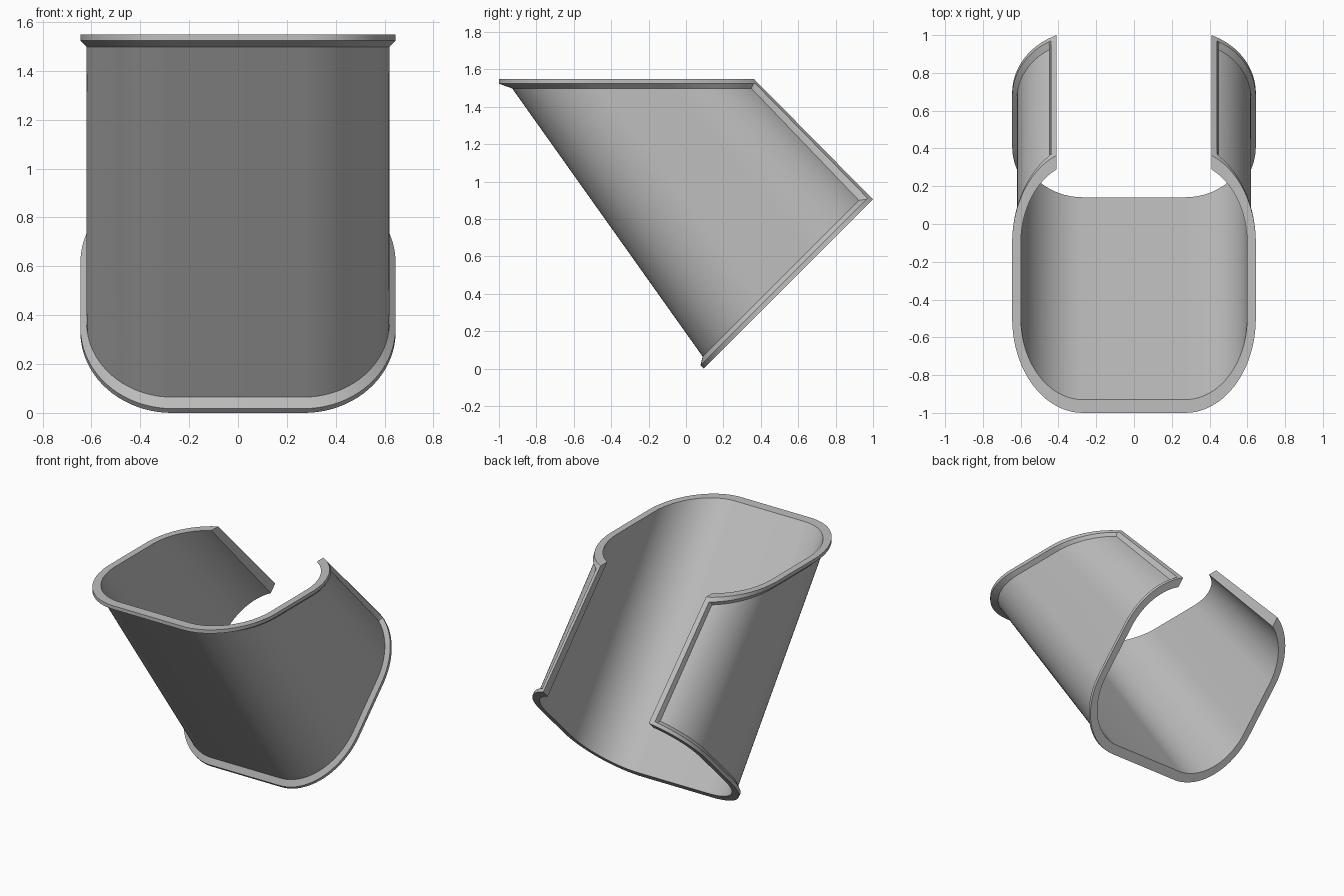
import bpy, bmesh, math
from mathutils import Vector

if "Cube" in bpy.data.objects:
    bpy.data.objects.remove(bpy.data.objects["Cube"])

CORNER_X, FRONT_Y, BACK_Y, OPEN_X = 0.27, -0.5, -0.10, 0.41
FLANGE, WALL, INNER = (0.375, 0.5), (0.350, 0.465), (0.329, 0.43)   # corner radii per layer
TOP_Z = 1.548
N_TOP = Vector((0, 0, 1))
N_BOT = Vector((0, 1, -1)).normalized()
BOT_ORIGIN = Vector((0, 0.095, 0))
BOT_DIR = Vector((0, 1, 1)).normalized()
SEG = 20


def profile(radii, zone, f):
    """Point on the right half of the rounded C outline."""
    rx, ry = radii
    if zone == "front":
        a = f * math.pi / 2
        return CORNER_X + rx * math.sin(a), FRONT_Y - ry * math.cos(a)
    a = f * math.acos((OPEN_X - CORNER_X) / rx)
    return CORNER_X + rx * math.cos(a), BACK_Y + ry * math.sin(a)


def ends(radii, zone, f, side):
    """Matching points on the level top plane and the slanted bottom plane."""
    x, y = profile(radii, zone, f)
    top = Vector((x * side, y, TOP_Z))
    bot = BOT_ORIGIN + BOT_DIR * ((y + 1) * 0.938) + Vector((x * side, 0, 0))
    return top, bot


def along(a, b, normal, depth):
    """Move from a towards b until the given depth below the end plane."""
    d = b - a
    return a + d * (depth / abs(d.dot(normal)))


def section(zone, f, side, raised):
    ft, fb = ends(FLANGE, zone, f, side)
    wt, wb = (ft, fb) if raised else ends(WALL, zone, f, side)
    it, ib = ends(INNER, zone, f, side)
    k = f if zone == "back" else 0
    k = 1 if raised else k
    ft2 = (ft - N_TOP * 0.025).lerp(along(ft, fb, N_TOP, 0.025), k)
    fb2 = (fb - N_BOT * 0.025).lerp(along(fb, ft, N_BOT, 0.025), k)
    return [it, ft, ft2, along(wt, wb, N_TOP, 0.05),
            along(wb, wt, N_BOT, 0.05), fb2, fb, ib]


# Stations from the front centre round to the open back edge
stations = [("front", i / SEG, False) for i in range(SEG + 1)]
stations += [("back", 0.90 * i / SEG, False) for i in range(SEG + 1)]
stations += [("back", 0.93, True), ("back", 1.0, True)]     # raised edge strip
columns = [section(z, f, -1, r) for z, f, r in reversed(stations)]
columns += [section(z, f, 1, r) for z, f, r in stations]

# Sleeve shell with flanged rims
bm = bmesh.new()
rings = [[bm.verts.new(p) for p in col] for col in columns]
for a, b in zip(rings, rings[1:]):
    for i in range(8):
        j = (i + 1) % 8
        bm.faces.new((a[i], a[j], b[j], b[i]))
bm.faces.new(rings[0])
bm.faces.new(list(reversed(rings[-1])))
bmesh.ops.recalc_face_normals(bm, faces=bm.faces)
mesh = bpy.data.meshes.new("flanged_sleeve")
bm.to_mesh(mesh)
bm.free()

grey = bpy.data.materials.new("light grey")
grey.diffuse_color = (0.52, 0.52, 0.52, 1)
grey.use_nodes = True
grey.node_tree.nodes["Principled BSDF"].inputs["Base Color"].default_value = grey.diffuse_color
mesh.materials.append(grey)
sleeve = bpy.data.objects.new("flanged_sleeve", mesh)
bpy.context.collection.objects.link(sleeve)
bpy.context.view_layer.objects.active = sleeve
sleeve.select_set(True)
bpy.ops.object.shade_smooth_by_angle(angle=math.radians(25))
